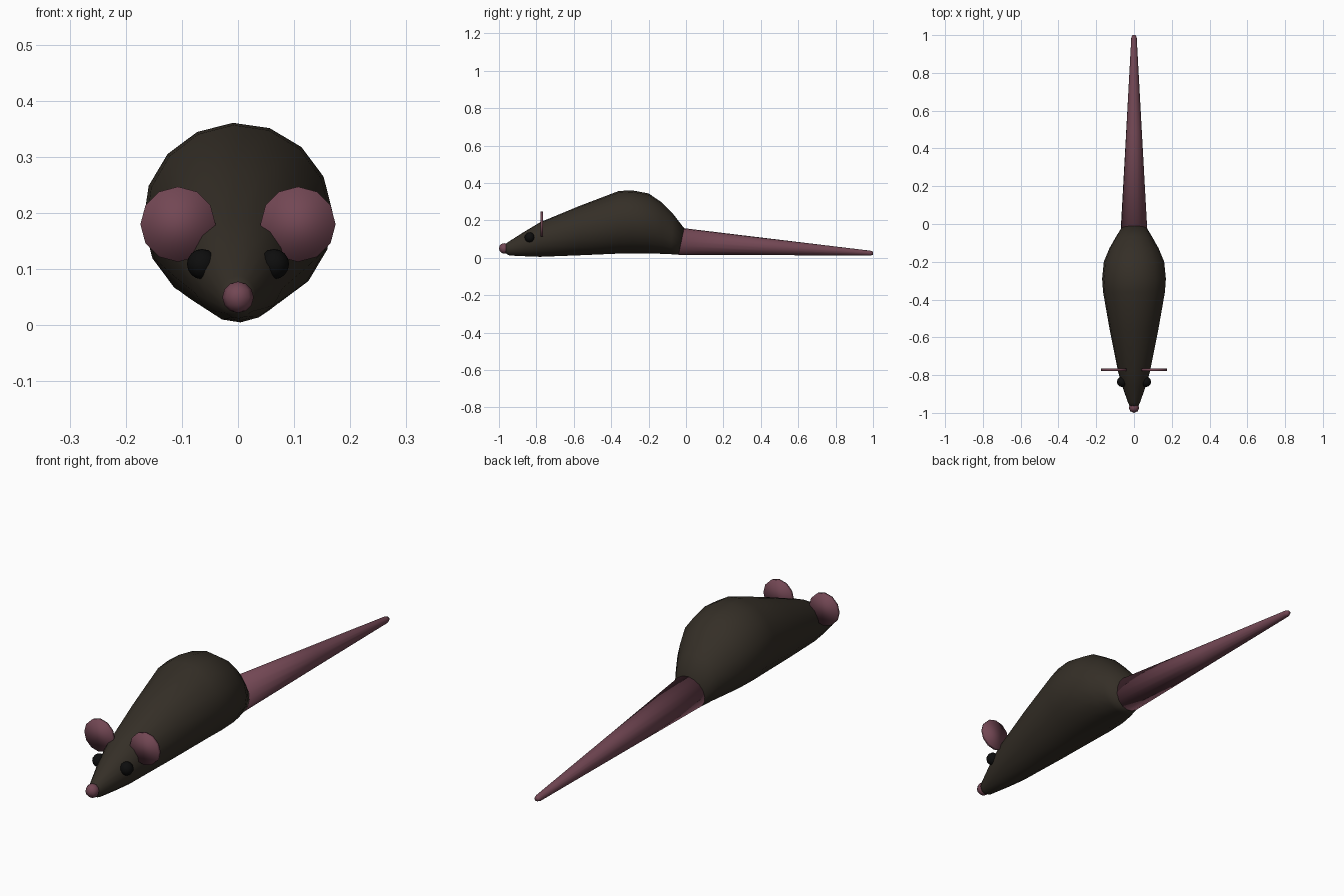
import bpy, bmesh
from math import sin, cos, tau, radians
from mathutils import Matrix

if "Cube" in bpy.data.objects:
    bpy.data.objects.remove(bpy.data.objects["Cube"])


def material(name, rgb):
    m = bpy.data.materials.new(name)
    m.diffuse_color = (*rgb, 1)
    m.use_nodes = True
    m.node_tree.nodes["Principled BSDF"].inputs["Base Color"].default_value = m.diffuse_color
    return m


FUR = material("dark_fur", (0.035, 0.028, 0.02))
PINK = material("pink_skin", (0.17, 0.063, 0.088))
BLACK = material("black", (0.004, 0.004, 0.004))


def finish(bm, name, mat):
    bmesh.ops.recalc_face_normals(bm, faces=bm.faces)
    for f in bm.faces:
        f.smooth = True
    me = bpy.data.meshes.new(name)
    bm.to_mesh(me)
    bm.free()
    me.materials.append(mat)
    ob = bpy.data.objects.new(name, me)
    bpy.context.collection.objects.link(ob)
    return ob


def loft(name, rings, mat, sides=16):
    """Elliptical rings along y: (y, bottom z, top z, half width, lean of the top)."""
    bm = bmesh.new()
    loops = []
    for y, low, high, rx, lean in rings:
        zc, rz = (low + high) / 2, (high - low) / 2
        angles = [tau * i / sides - radians(3) for i in range(sides)]
        loops.append([bm.verts.new((rx * sin(a), y + lean * cos(a), zc + rz * cos(a)))
                      for a in angles])
    for a, b in zip(loops, loops[1:]):
        for i in range(sides):
            j = (i + 1) % sides
            bm.faces.new((a[i], a[j], b[j], b[i]))
    bm.faces.new(loops[0])
    bm.faces.new(loops[-1])
    return finish(bm, name, mat)


def ball(name, centre, r, mat, u=12, v=8):
    bm = bmesh.new()
    bmesh.ops.create_uvsphere(bm, u_segments=u, v_segments=v, radius=r,
                              matrix=Matrix.Translation(centre))
    return finish(bm, name, mat)


# Body: pointed snout, humped back, narrowing to the tail
loft("body", [
    (-0.975, 0.030, 0.068, 0.018, 0),
    (-0.945, 0.012, 0.088, 0.032, 0),
    (-0.86, 0.008, 0.142, 0.062, 0),
    (-0.78, 0.005, 0.190, 0.085, 0),
    (-0.57, 0.013, 0.277, 0.127, 0),
    (-0.36, 0.022, 0.357, 0.164, 0),
    (-0.29, 0.023, 0.361, 0.169, 0),
    (-0.20, 0.023, 0.344, 0.160, 0),
    (-0.13, 0.021, 0.297, 0.131, 0),
    (-0.075, 0.019, 0.232, 0.100, 0.008),
    (-0.025, 0.016, 0.158, 0.070, 0.015),
], FUR)

# Tail: long straight taper with a rounded tip
loft("tail", [
    (-0.025, 0.016, 0.158, 0.070, 0.015),
    (0.48, 0.014, 0.098, 0.042, 0.006),
    (0.985, 0.011, 0.038, 0.0145, 0),
    (1.0, 0.016, 0.033, 0.009, 0),
], PINK)

# Nose
ball("nose", (0, -0.972, 0.05), 0.028, PINK, 8, 6)

# Eyes and ears, one pair each
for side, s in (("left", 1), ("right", -1)):
    ball(f"{side}_eye", (s * 0.064, -0.836, 0.109), 0.027, BLACK)
    bm = bmesh.new()
    bmesh.ops.create_cone(bm, cap_ends=True, segments=12, radius1=0.067, radius2=0.067,
                          depth=0.014,
                          matrix=Matrix.Translation((s * 0.107, -0.772, 0.18))
                          @ Matrix.Rotation(radians(90), 4, 'X'))
    finish(bm, f"{side}_ear", PINK)
